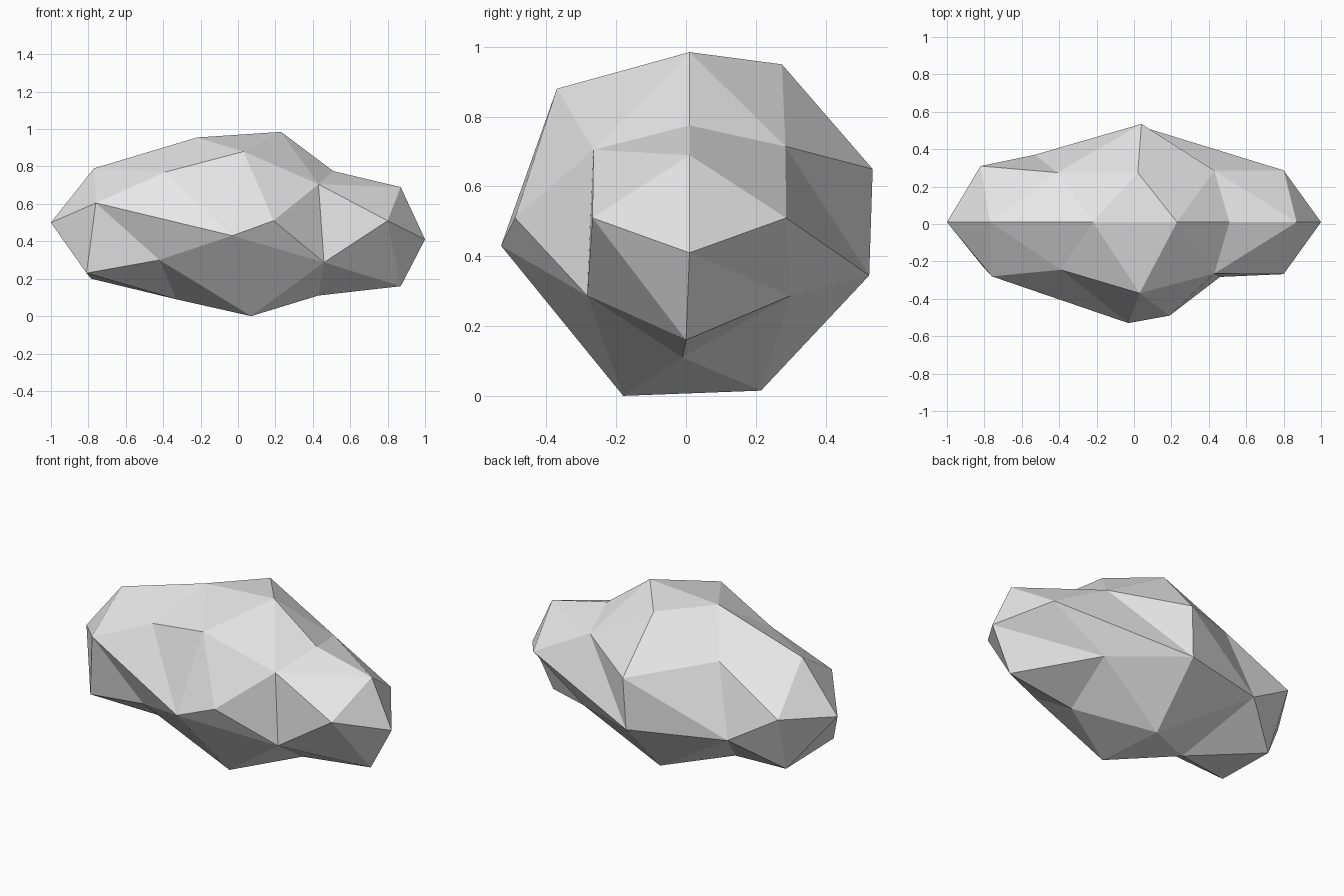
import bpy, bmesh
from mathutils import Vector

if "Cube" in bpy.data.objects:
    bpy.data.objects.remove(bpy.data.objects["Cube"])

# Rings of the boulder from the left tip to the right tip, each starting at the top
RINGS = [
    [(-1.0, .01, .50)],
    [(-.77, .01, .79), (-.82, .31, .545), (-.785, .185, .20),
     (-.81, -.225, .23), (-.76, -.28, .605)],
    [(-.22, .01, .955), (-.41, .275, .77), (-.53, .37, .37),
     (-.33, .01, .09), (-.42, -.285, .30), (-.39, -.245, .77)],
    [(.23, .01, .985), (.02, .275, .95), (.04, .535, .65),
     (.025, .525, .345), (.02, .215, .015), (.07, -.18, 0),
     (-.03, -.53, .43), (.19, -.49, .51), (.03, -.37, .88)],
    [(.51, .01, .775), (.43, .285, .715), (.46, .30, .287),
     (.43, -.01, .11), (.46, -.283, .287), (.43, -.265, .705)],
    [(.87, .01, .69), (.80, .287, .51), (.87, 0, .16), (.80, -.268, .51)],
    [(1.0, .01, .41)],
]
# Ridges (ring, index) to turn into dents by rotating the edge
DENTS = [((3, 7), (5, 3)), ((3, 2), (5, 1)), ((3, 2), (1, 1)), ((3, 4), (1, 2))]

stone = bpy.data.materials.new("light stone grey")
stone.diffuse_color = (.80, .80, .80, 1)
stone.use_nodes = True
stone.node_tree.nodes["Principled BSDF"].inputs["Base Color"].default_value = stone.diffuse_color

# Skin the points on a unit ball, then move each one to its true place
bm = bmesh.new()
rings = []
for ring in RINGS:
    balls = [Vector((x, y / .53, (z - .49) / .49)).normalized() for x, y, z in ring]
    rings.append([bm.verts.new(b) for b in balls])
bmesh.ops.convex_hull(bm, input=list(bm.verts))
for (ra, ia), (rb, ib) in DENTS:
    edge = bm.edges.get((rings[ra][ia], rings[rb][ib]))
    if edge:
        bmesh.utils.edge_rotate(edge)
bmesh.ops.recalc_face_normals(bm, faces=bm.faces)
for verts, ring in zip(rings, RINGS):
    for vert, place in zip(verts, ring):
        vert.co = place

mesh = bpy.data.meshes.new("boulder")
bm.to_mesh(mesh)
bm.free()
mesh.materials.append(stone)
boulder = bpy.data.objects.new("boulder", mesh)
bpy.context.collection.objects.link(boulder)
